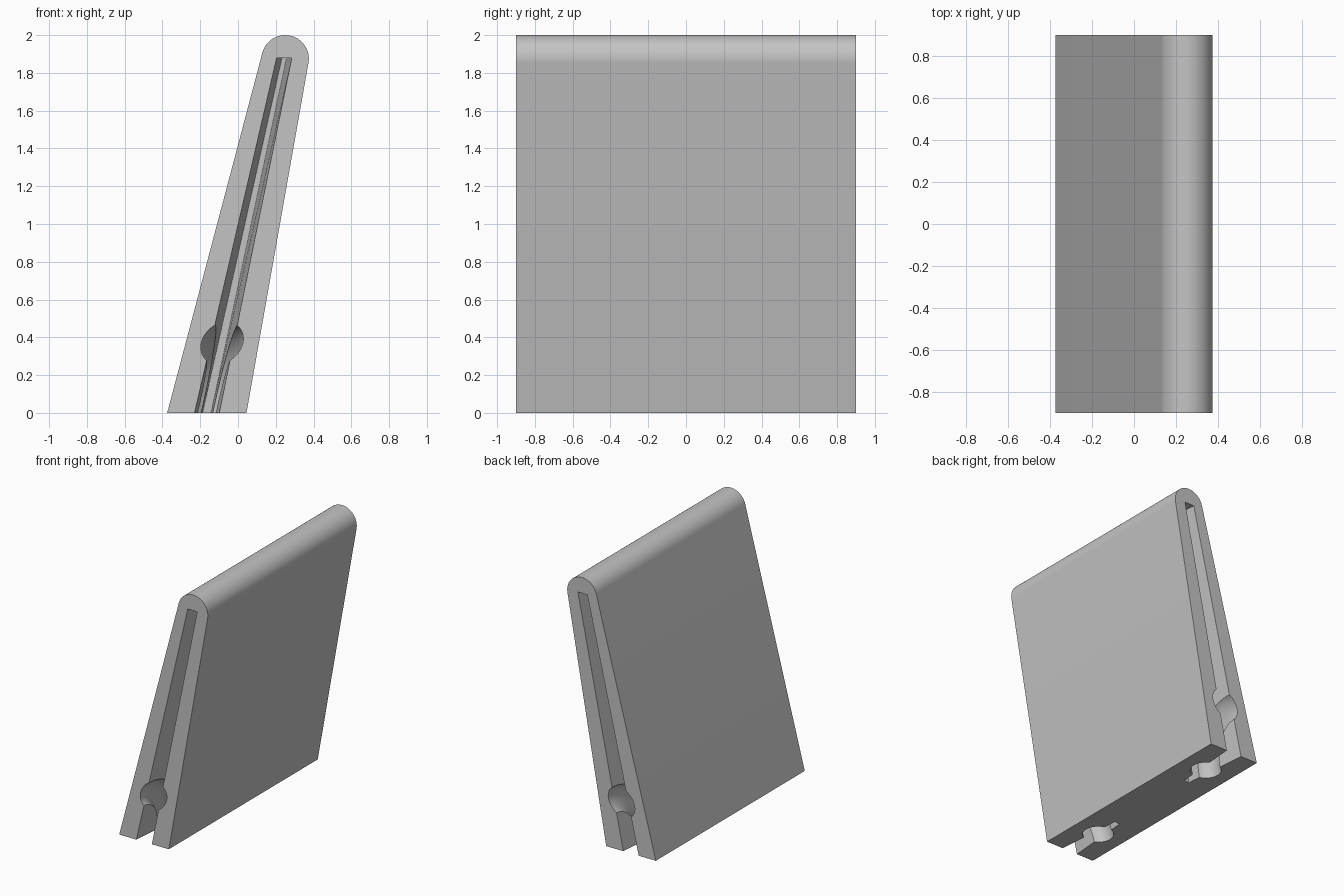
import bpy, bmesh
from math import sin, cos, radians, pi

HALF_Y = 0.9
SLOT_TOP = 1.88
SLOT_DEPTH = 0.52

if "Cube" in bpy.data.objects:
    bpy.data.objects.remove(bpy.data.objects["Cube"], do_unlink=True)

grey = bpy.data.materials.new("plain_grey")
grey.use_nodes = True
colour = (0.55, 0.55, 0.55, 1)
grey.diffuse_color = colour
grey.node_tree.nodes["Principled BSDF"].inputs["Base Color"].default_value = colour


def loft(name, rings):
    """Closed solid through a list of equal-sized point rings."""
    bm = bmesh.new()
    loops = [[bm.verts.new(p) for p in ring] for ring in rings]
    n = len(loops[0])
    for a, b in zip(loops, loops[1:]):
        for i in range(n):
            j = (i + 1) % n
            bm.faces.new((a[i], a[j], b[j], b[i]))
    bm.faces.new(loops[0])
    bm.faces.new(loops[-1])
    bmesh.ops.recalc_face_normals(bm, faces=bm.faces)
    mesh = bpy.data.meshes.new(name)
    bm.to_mesh(mesh)
    bm.free()
    mesh.materials.append(grey)
    obj = bpy.data.objects.new(name, mesh)
    bpy.context.collection.objects.link(obj)
    return obj


def slot_centre(z):
    return -0.165 + 0.218 * z


# Leaning wedge body with a rounded top
profile = [(-0.375, 0), (0.045, 0)]
for i in range(33):
    a = radians(-10 + 175 * i / 32)
    profile.append((0.25 + 0.125 * cos(a), 1.875 + 0.125 * sin(a)))
body = loft("wedge_body", [[(x, y, z) for x, z in profile] for y in (-HALF_Y, HALF_Y)])


# Slot cutter: narrows with depth and towards the top
def slot_ring(side, t):
    ring = []
    for z, edge in ((-0.1, -1), (-0.1, 1), (SLOT_TOP, 1), (SLOT_TOP, -1)):
        k = z / SLOT_TOP
        outer = 0.065 - 0.025 * k
        inner = 0.0225 - 0.0105 * k
        half = outer + (inner - outer) * t
        ring.append((slot_centre(z) + edge * half, side * (HALF_Y - SLOT_DEPTH * t), z))
    return ring


# Curved round channel cutter: from the end face down to the underside
def channel_ring(side, angle):
    ring = []
    for i in range(40):
        u = 2 * pi * i / 40
        r = 0.11 * cos(u)
        z = (0.37 + r) * sin(angle)
        y = HALF_Y - (0.31 + r) * cos(angle)
        ring.append((slot_centre(z) + 0.11 * sin(u), side * y, z))
    return ring


cutters = []
for side, word in ((-1, "front"), (1, "back")):
    cutters.append(loft(word + "_slot_cutter", [slot_ring(side, t) for t in (-0.1, 1)]))
    angles = [radians(-15 + 120 * i / 24) for i in range(25)]
    cutters.append(loft(word + "_channel_cutter", [channel_ring(side, a) for a in angles]))

bpy.context.view_layer.objects.active = body
for cutter in cutters:
    cutter.hide_render = True
    mod = body.modifiers.new(cutter.name, 'BOOLEAN')
    mod.operation = 'DIFFERENCE'
    mod.solver = 'EXACT'
    mod.object = cutter
    bpy.ops.object.modifier_apply(modifier=mod.name)
    bpy.data.objects.remove(cutter, do_unlink=True)

# Smooth rounded surfaces, crisp edges
bpy.ops.object.select_all(action='DESELECT')
body.select_set(True)
bpy.ops.object.shade_smooth_by_angle(angle=radians(30))
